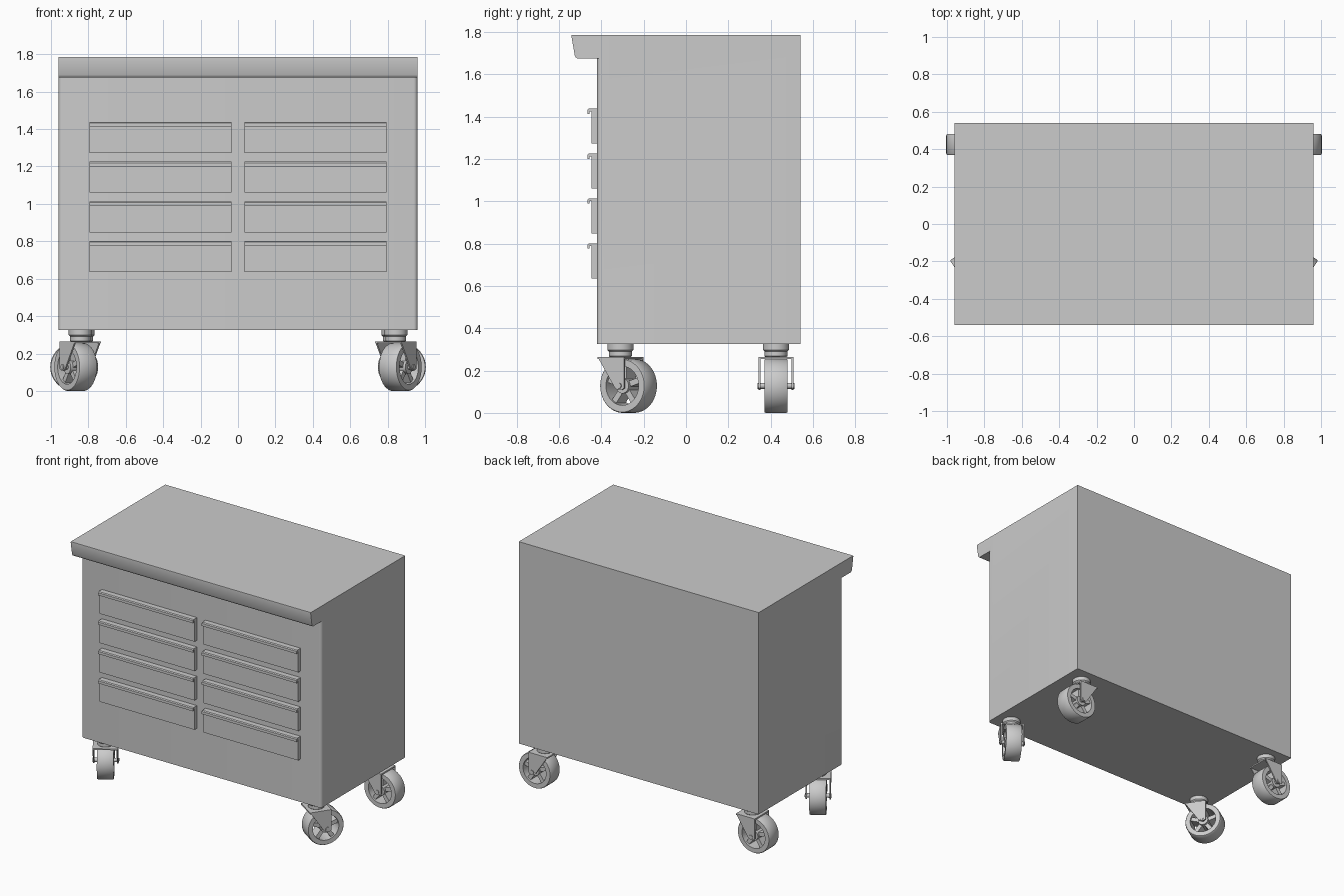
import bpy, bmesh, math
from mathutils import Matrix, Vector

if "Cube" in bpy.data.objects:
    bpy.data.objects.remove(bpy.data.objects["Cube"])


def finish(name, bm, smooth=False):
    bmesh.ops.recalc_face_normals(bm, faces=bm.faces)
    me = bpy.data.meshes.new(name)
    bm.to_mesh(me)
    bm.free()
    ob = bpy.data.objects.new(name, me)
    bpy.context.collection.objects.link(ob)
    if smooth:
        activate(ob)
        bpy.ops.object.shade_smooth_by_angle(angle=math.radians(35))
    return ob


def activate(ob):
    bpy.ops.object.select_all(action='DESELECT')
    ob.select_set(True)
    bpy.context.view_layer.objects.active = ob


def box(bm, lo, hi, mat=Matrix()):
    lo, hi = Vector(lo), Vector(hi)
    size = Matrix.Diagonal((*(hi - lo), 1))
    bmesh.ops.create_cube(bm, size=1, matrix=mat @ Matrix.Translation((lo + hi) / 2) @ size)


def prism(bm, pts, start, step):
    """Extrude a closed outline (3D points made by pts) along step."""
    f = bm.faces.new([bm.verts.new(Vector(p) + Vector(start)) for p in pts])
    r = bmesh.ops.extrude_face_region(bm, geom=[f])
    bmesh.ops.translate(bm, vec=step, verts=[v for v in r['geom'] if isinstance(v, bmesh.types.BMVert)])
    # extrusion keeps the start cap, so the solid is closed


def lathe(bm, prof, n=40, mat=Matrix(), closed=False):
    """Revolve (radius, height) points around z, then place with mat."""
    rings = [[bm.verts.new(mat @ Vector((r * math.cos(2 * math.pi * i / n),
                                         r * math.sin(2 * math.pi * i / n), h)))
              for i in range(n)] for r, h in prof]
    pairs = list(zip(rings, rings[1:])) + ([(rings[-1], rings[0])] if closed else [])
    for a, b in pairs:
        for i in range(n):
            j = (i + 1) % n
            bm.faces.new((a[i], a[j], b[j], b[i]))
    if not closed:
        bm.faces.new(rings[0])
        bm.faces.new(rings[-1])


# Cabinet body with rounded front uprights
bm = bmesh.new()
box(bm, (-0.96, -0.42, 0.325), (0.96, 0.54, 1.785))
uprights = [e for e in bm.edges if all(v.co.y < 0 for v in e.verts)
            and abs(e.verts[0].co.z - e.verts[1].co.z) > 1]
bmesh.ops.bevel(bm, geom=uprights, offset=0.022, segments=5, profile=0.5, affect='EDGES')
cabinet = finish("cabinet", bm)

# Overhanging front lip of the top, fused into the cabinet
bm = bmesh.new()
lip_outline = [(-0.36, 1.785), (-0.54, 1.785), (-0.541, 1.779), (-0.526, 1.69),
               (-0.522, 1.681), (-0.514, 1.675), (-0.36, 1.675)]
prism(bm, [(0, y, z) for y, z in lip_outline], (-0.96, 0, 0), (1.92, 0, 0))
lip = finish("top_lip", bm)
mod = cabinet.modifiers.new("fuse_lip", 'BOOLEAN')
mod.operation, mod.solver, mod.object = 'UNION', 'EXACT', lip
activate(cabinet)
bpy.ops.object.modifier_apply(modifier=mod.name)
bpy.data.objects.remove(lip)
bpy.ops.object.shade_smooth_by_angle(angle=math.radians(35))

# Drawers: one profile with a full-width pull along the top edge
drawer_outline = [(-0.419, 0), (-0.447, 0), (-0.447, 0.152), (-0.456, 0.152), (-0.456, 0.14),
                  (-0.465, 0.14), (-0.465, 0.159), (-0.459, 0.165), (-0.419, 0.165)]
bm = bmesh.new()
prism(bm, [(0, y, z) for y, z in drawer_outline], (-0.38, 0, 0), (0.76, 0, 0))
first = finish("drawer", bm)
drawer_mesh = first.data
bpy.data.objects.remove(first)
for side, x in (("left", -0.415), ("right", 0.415)):
    for row in range(4):
        ob = bpy.data.objects.new(f"drawer_{side}_{row + 1}", drawer_mesh)
        ob.location = (x, 0, 0.636 + row * 0.2123)
        bpy.context.collection.objects.link(ob)

# Caster parts, built with the swivel at the origin and the wheel trailing to +x
TRAIL, R, HALF = 0.046, 0.128, 0.055
axle = Matrix.Translation((TRAIL, 0, R)) @ Matrix.Rotation(math.radians(90), 4, 'X')

# Wheel: tyre ring, hub and spokes
bm = bmesh.new()
lathe(bm, [(0.092, -HALF), (R - 0.004, -HALF), (R, -HALF + 0.006), (R, HALF - 0.006),
           (R - 0.004, HALF), (0.092, HALF)], 48, axle, closed=True)
lathe(bm, [(0.036, -HALF), (0.036, HALF)], 24, axle)
lathe(bm, [(0.014, -0.088), (0.014, 0.088)], 16, axle)
for k in range(5):
    box(bm, (0.028, -0.014, -0.04), (0.096, 0.014, 0.04),
        axle @ Matrix.Rotation(2 * math.pi * k / 5 + 0.3, 4, 'Z'))
wheel = finish("wheel", bm, True)

# Fork: top plate and two tapering cheeks
bm = bmesh.new()
box(bm, (-0.075, -0.083, 0.255), (0.075, 0.083, 0.265))
cheek = [(-0.075, 0.265), (0.02, 0.122), (0.03, 0.112), (0.043, 0.107),
         (0.062, 0.109), (0.075, 0.118), (0.075, 0.265)]
for y in (-0.083, 0.074):
    prism(bm, [(x, 0, z) for x, z in cheek], (0, y, 0), (0, 0.009, 0))
fork = finish("fork", bm)

# Swivel bearing
bm = bmesh.new()
lathe(bm, [(0.045, 0.26), (0.054, 0.268), (0.054, 0.29), (0.062, 0.298), (0.062, 0.327)], 32)
swivel = finish("swivel", bm, True)

# Place the four casters; the front pair is turned outward
spots = [("rear", 0.83, 0.425, 0), ("front", 0.843, -0.31, math.radians(57))]
for part in (wheel, fork, swivel):
    mesh, label = part.data, part.name
    bpy.data.objects.remove(part)
    for end, x, y, turn in spots:
        for side, s in (("left", -1), ("right", 1)):
            ob = bpy.data.objects.new(f"{label}_{end}_{side}", mesh)
            ob.location = (s * x, y, 0)
            ob.rotation_euler.z = turn if s > 0 else math.pi - turn
            bpy.context.collection.objects.link(ob)
